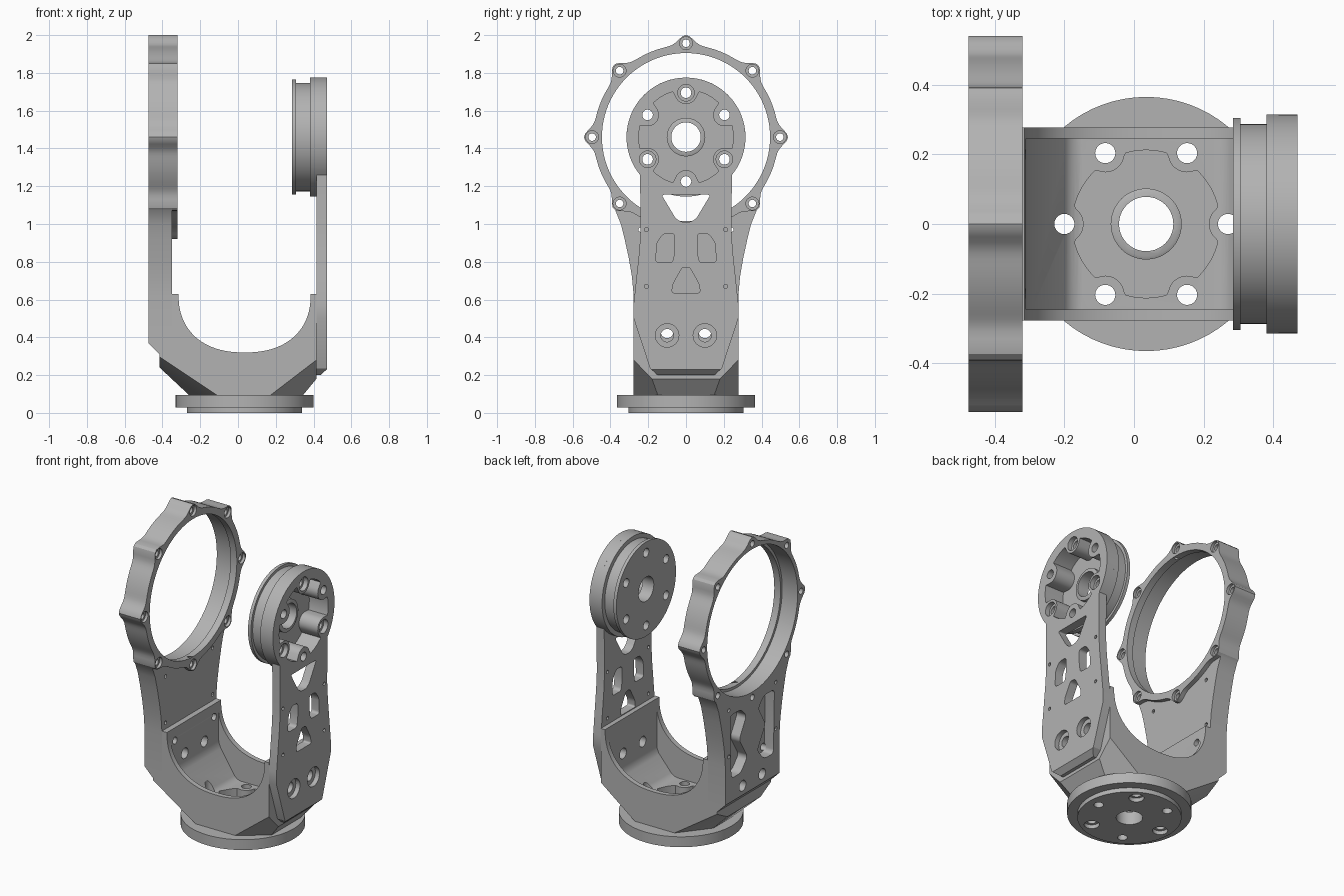
import bpy, bmesh, math
from mathutils import Vector

if "Cube" in bpy.data.objects:
    bpy.data.objects.remove(bpy.data.objects["Cube"])

grey = bpy.data.materials.new("cast_grey")
grey.diffuse_color = (0.45, 0.45, 0.45, 1)
grey.use_nodes = True
grey.node_tree.nodes["Principled BSDF"].inputs["Base Color"].default_value = grey.diffuse_color
PIVOT = 1.46            # height of the joint axis
BX = 0.035              # x centre of the base flange


def place(axis, u, v, w):
    return {'x': (w, u, v), 'y': (u, w, v), 'z': (u, v, w)}[axis]


def prism(name, pts, axis, a, b, rnd=0, planes=()):
    """Extrude a 2D outline along an axis, round its corners, trim it by planes."""
    bm = bmesh.new()
    lo = [bm.verts.new(place(axis, u, v, a)) for u, v in pts]
    hi = [bm.verts.new(place(axis, u, v, b)) for u, v in pts]
    n = len(pts)
    bm.faces.new(lo)
    bm.faces.new(hi[::-1])
    for i in range(n):
        j = (i + 1) % n
        bm.faces.new((lo[i], lo[j], hi[j], hi[i]))
    bmesh.ops.recalc_face_normals(bm, faces=bm.faces)
    if rnd:
        edges = [bm.edges.get((p, q)) for p, q in zip(lo, hi)]
        bmesh.ops.bevel(bm, geom=edges, offset=rnd, segments=5, profile=0.5, affect='EDGES')
    for co, no in planes:
        res = bmesh.ops.bisect_plane(bm, geom=bm.verts[:] + bm.edges[:] + bm.faces[:],
                                     plane_co=co, plane_no=no, clear_outer=True)
        cut_edges = [g for g in res['geom_cut'] if isinstance(g, bmesh.types.BMEdge)]
        bmesh.ops.holes_fill(bm, edges=cut_edges, sides=0)
    bmesh.ops.recalc_face_normals(bm, faces=bm.faces)
    me = bpy.data.meshes.new(name)
    bm.to_mesh(me)
    bm.free()
    ob = bpy.data.objects.new(name, me)
    bpy.context.collection.objects.link(ob)
    me.materials.append(grey)
    return ob


def circle(u, v, r, n=32):
    return [(u + r * math.cos(2 * math.pi * i / n), v + r * math.sin(2 * math.pi * i / n)) for i in range(n)]


def disc(name, axis, u, v, r, a, b, n=32):
    return prism(name, circle(u, v, r, n), axis, a, b)


def lathe(name, axis, u, v, prof, n=72):
    """Closed turned solid from (radius, position) pairs."""
    bm = bmesh.new()
    rings = [[bm.verts.new(place(axis, p, q, w)) for p, q in circle(u, v, r, n)] for r, w in prof]
    for A, B in zip(rings, rings[1:]):
        for i in range(n):
            j = (i + 1) % n
            bm.faces.new((A[i], A[j], B[j], B[i]))
    bm.faces.new(rings[0])
    bm.faces.new(rings[-1])
    bmesh.ops.recalc_face_normals(bm, faces=bm.faces)
    me = bpy.data.meshes.new(name)
    bm.to_mesh(me)
    bm.free()
    ob = bpy.data.objects.new(name, me)
    bpy.context.collection.objects.link(ob)
    me.materials.append(grey)
    return ob


def cut(targets, cutters):
    """Subtract each cutter from every target, then drop the cutters."""
    for t in targets:
        bpy.context.view_layer.objects.active = t
        for c in cutters:
            m = t.modifiers.new("cut", 'BOOLEAN')
            m.operation, m.solver, m.object = 'DIFFERENCE', 'EXACT', c
            bpy.ops.object.modifier_apply(modifier=m.name)
    for c in cutters:
        bpy.data.objects.remove(c)


def lobed(u, v, R, rho, phase, n=180):
    """Round pocket outline that steps inward around six screw bosses."""
    pts = []
    for i in range(n):
        t = 2 * math.pi * i / n
        d = (t - phase + math.pi / 6) % (math.pi / 3) - math.pi / 6
        s = rho ** 2 - (0.235 * math.sin(d)) ** 2
        r = min(R, 0.235 * math.cos(d) - math.sqrt(s)) if s > 0 else R
        pts.append((u + r * math.cos(t), v + r * math.sin(t)))
    return pts


def six(u, v, phase):
    return [(u + 0.235 * math.cos(phase + k * math.pi / 3),
             v + 0.235 * math.sin(phase + k * math.pi / 3)) for k in range(6)]


def ring_pt(deg):
    """Ring outline with a bump at each of eight screw bosses."""
    d = math.radians((deg + 22.5) % 45 - 22.5)
    r = 0.488 + 0.052 * math.exp(-(d / 0.1) ** 2)
    t = math.radians(deg)
    return r * math.cos(t), PIVOT + r * math.sin(t)


def sym(half):
    """Mirror a half outline across the centre line."""
    return half + [(-u, v) for u, v in reversed(half)]


# --- large ring arm (left) ---
side = [(0.345, 1.0), (0.325, 0.92), (0.303, 0.82), (0.286, 0.72), (0.277, 0.62), (0.277, 0.37)]
outline = [ring_pt(a) for a in range(-46, 227, 2)] + [(-u, v) for u, v in side] + side[::-1]
ring_arm = prism("ring_arm", outline, 'x', -0.475, -0.35)
ring_lip = prism("ring_lip", [ring_pt(a) for a in range(0, 360, 2)], 'x', -0.35, -0.32)
tools = [disc("bore", 'x', 0, PIVOT, 0.445, -0.6, -0.2, 96),
         disc("groove", 'x', 0, PIVOT, 0.462, -0.6, -0.365, 96)]
for k in range(8):
    t = k * math.pi / 4
    y, z = 0.497 * math.cos(t), PIVOT + 0.497 * math.sin(t)
    tools += [disc("screw", 'x', y, z, 0.02, -0.6, -0.2, 20),
              disc("counterbore", 'x', y, z, 0.034, -0.338, -0.2, 24)]
cut([ring_arm, ring_lip], tools)
tools = []
for s in (-1, 1):
    slot = [(0.225, 0.93), (0.215, 0.52), (0.12, 0.52), (0.05, 0.6), (0.135, 0.74), (0.06, 0.87), (0.12, 0.93)]
    tools.append(prism("slot", [(s * u, v) for u, v in slot], 'x', -0.6, -0.41, 0.025))
    for z in (0.67, 0.97):
        tools.append(disc("pin_hole", 'x', s * 0.24, z, 0.012, -0.6, -0.2, 12))
cut([ring_arm], tools)

# --- small hub arm (right) ---
a0 = math.asin(0.2 / 0.315)
arc = [(0.315 * math.cos(t), PIVOT + 0.315 * math.sin(t))
       for t in [-a0 + i * (math.pi / 2 + a0 - 0.03) / 30 for i in range(31)]]
low = [(0.15, 0.2), (0.19, 0.235), (0.277, 0.5), (0.277, 0.58), (0.262, 0.72), (0.247, 0.86), (0.24, 0.97)]
trim = (Vector((0.415, 0, 0.18)), Vector((0.055, 0, -0.06)))
hub_arm = prism("hub_arm", sym(low + arc), 'x', 0.415, 0.47, planes=[trim])
hub = lathe("hub", 'x', 0, PIVOT, [(0.305, 0.285), (0.305, 0.306), (0.287, 0.306), (0.287, 0.38),
                                   (0.315, 0.38), (0.315, 0.415)])
tools = [prism("hub_pocket", lobed(0, PIVOT, 0.25, 0.06, math.pi / 6), 'x', 0.335, 0.6),
         disc("axle_hole", 'x', 0, PIVOT, 0.078, 0.1, 0.6, 40)]
for k, (y, z) in enumerate(six(0, PIVOT, math.pi / 6)):
    tools.append(disc("hub_screw", 'x', y, z, 0.028, 0.1, 0.6, 24))
    if k in (1, 3, 5):
        tools.append(disc("hub_counterbore", 'x', y, z, 0.044, 0.44, 0.6, 28))
cut([hub_arm, hub], tools)
collar = lathe("hub_collar", 'x', 0, PIVOT, [(0.102, 0.33), (0.102, 0.36), (0.09, 0.365)], 48)
cut([collar], [disc("axle_hole", 'x', 0, PIVOT, 0.078, 0.1, 0.6, 40)])

# --- cradle joining both arms ---
L, R = -0.35, 0.415
prof = [(L, 0.63), (L, 0.37), (-0.475, 0.37), (-0.415, 0.31), (-0.415, 0.24), (-0.26, 0.095),
        (0.345, 0.095), (R, 0.18), (R, 0.63)]
planes = []
for s in (-1, 1):
    for A, B, C in (((-0.45, 0.277, 0.32), (-0.12, 0.277, 0.1), (-0.415, 0.17, 0.24)),
                    ((0.415, 0.277, 0.28), (0.18, 0.277, 0.1), (0.415, 0.18, 0.18))):
        A, B, C = (Vector((p[0], p[1] * s, p[2])) for p in (A, B, C))
        no = (B - A).cross(C - A).normalized()
        planes.append((A, no if no.z < 0 else -no))
cradle = prism("cradle", prof, 'y', -0.277, 0.277, planes=planes)
saddle = [(-0.315, 0.8), (0.385, 0.8)]
for i in range(41):
    t = math.pi * i / 40
    c, d = math.cos(t), math.sin(t)
    saddle.append((BX + 0.35 * math.copysign(abs(c) ** 0.87, c), 0.63 - 0.31 * max(d, 0) ** 0.87))
bowl = [(-0.31, 0.8), (-0.31, 0.36), (-0.18, 0.16), (0.26, 0.16), (0.38, 0.3), (0.38, 0.8)]
cut([cradle], [prism("saddle_cut", saddle, 'y', -0.5, 0.5),
               prism("bowl_cut", bowl, 'y', -0.245, 0.245, 0.03)])

# --- round base flange with screw pattern ---
flange = lathe("base_flange", 'z', BX, 0, [(0.305, 0), (0.305, 0.028), (0.365, 0.028), (0.365, 0.095)])
tools = [prism("base_pocket", lobed(BX, 0, 0.212, 0.055, 0), 'z', 0.06, 0.4),
         disc("base_hole", 'z', BX, 0, 0.078, -0.2, 0.6, 40)]
for k, (x, y) in enumerate(six(BX, 0, 0)):
    tools.append(disc("base_screw", 'z', x, y, 0.029, -0.2, 0.5, 24))
    if k % 2:
        tools.append(disc("base_counterbore", 'z', x, y, 0.045, -0.2, 0.025, 28))
cut([cradle, flange], tools)
base_collar = lathe("base_collar", 'z', BX, 0, [(0.102, 0.05), (0.102, 0.08), (0.092, 0.085)], 48)
cut([base_collar], [disc("base_hole", 'z', BX, 0, 0.078, -0.2, 0.6, 40)])

# --- windows and bolts through the hub arm, bolts through the ring arm ---
tools = [prism("window", sym([(0.025, 1.01), (0.055, 1.03), (0.13, 1.155)]), 'x', 0.3, 0.6, 0.015),
         prism("window", sym([(0.075, 0.635), (0.07, 0.68), (0.02, 0.77)]), 'x', 0.3, 0.6, 0.012)]
for s in (-1, 1):
    w = [(0.07, 0.795), (0.16, 0.795), (0.155, 0.9), (0.12, 0.95), (0.06, 0.95), (0.06, 0.86)]
    tools.append(prism("window", [(s * u, v) for u, v in w], 'x', 0.3, 0.6, 0.018))
    for z in (0.67, 0.97):
        tools.append(disc("pin_hole", 'x', s * 0.21, z, 0.011, 0.3, 0.6, 12))
    tools += [disc("bolt", 'x', s * 0.1, 0.41, 0.034, 0.3, 0.6, 24),
              disc("bolt_recess", 'x', s * 0.1, 0.41, 0.062, 0.44, 0.6, 32)]
cut([hub_arm, cradle], tools)
tools = []
for s in (-1, 1):
    tools += [disc("bolt", 'x', s * 0.1, 0.43, 0.034, -0.6, -0.2, 24),
              disc("bolt", 'x', s * 0.2, 0.55, 0.022, -0.42, -0.2, 20)]
cut([ring_arm, cradle], tools)

# --- smooth curved walls, keep machined edges crisp ---
for ob in list(bpy.context.scene.objects):
    bpy.ops.object.select_all(action='DESELECT')
    ob.select_set(True)
    bpy.context.view_layer.objects.active = ob
    bpy.ops.object.shade_smooth_by_angle(angle=math.radians(30))
